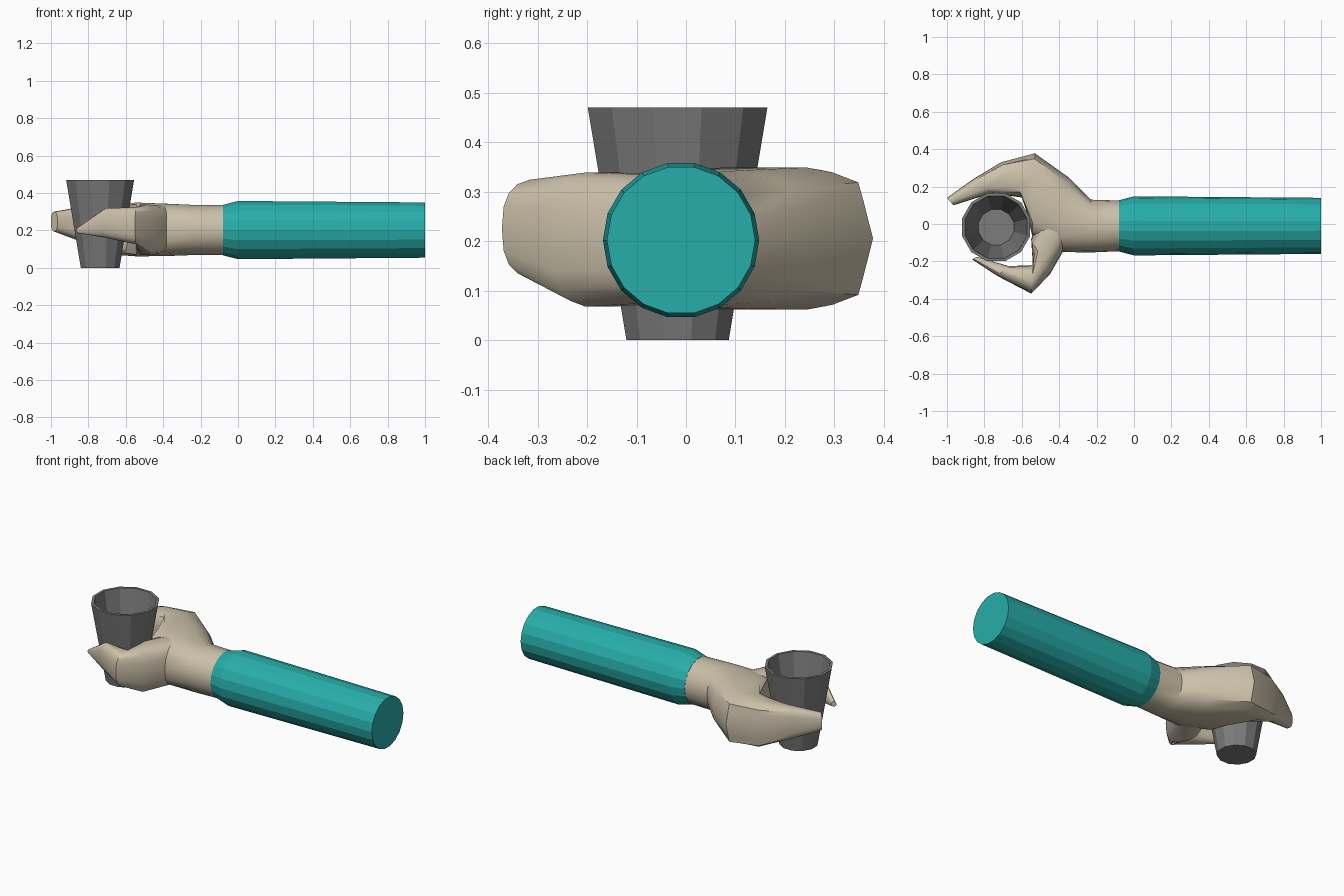
import bpy, bmesh
from math import sin, cos, pi, copysign, radians
from mathutils import Vector

if "Cube" in bpy.data.objects:
    bpy.data.objects.remove(bpy.data.objects["Cube"])


def material(name, color):
    m = bpy.data.materials.new(name)
    m.diffuse_color = color
    m.use_nodes = True
    m.node_tree.nodes["Principled BSDF"].inputs["Base Color"].default_value = m.diffuse_color
    return m


skin = material("skin", (0.60, 0.53, 0.40, 1))
cloth = material("cloth", (0.02, 0.42, 0.40, 1))
dark = material("cup_grey", (0.20, 0.20, 0.20, 1))


def loft(name, rings, mat, smooth=None):
    """Skin a list of equal-length point rings and cap both ends."""
    bm = bmesh.new()
    vr = [[bm.verts.new(p) for p in r] for r in rings]
    n = len(vr[0])
    for a, b in zip(vr, vr[1:]):
        for i in range(n):
            j = (i + 1) % n
            bm.faces.new((a[i], a[j], b[j], b[i]))
    bm.faces.new(vr[0][::-1])
    bm.faces.new(vr[-1])
    bmesh.ops.recalc_face_normals(bm, faces=bm.faces)
    me = bpy.data.meshes.new(name)
    bm.to_mesh(me)
    bm.free()
    ob = bpy.data.objects.new(name, me)
    bpy.context.collection.objects.link(ob)
    me.materials.append(mat)
    if smooth:
        bpy.ops.object.select_all(action='DESELECT')
        ob.select_set(True)
        bpy.context.view_layer.objects.active = ob
        bpy.ops.object.shade_smooth_by_angle(angle=radians(smooth))
    return ob


def section(outer, inner, z0, z1, power=0.7, ridge=0.0, n=18):
    """Rounded upright section spanning two plan points; ridge grooves the outer side."""
    o, i = Vector((*outer, 0)), Vector((*inner, 0))
    mid, half = (o + i) / 2, (o - i) / 2
    pts = []
    for k in range(n):
        t = 2 * pi * k / n
        c, s = cos(t), sin(t)
        c, s = copysign(abs(c) ** power, c), copysign(abs(s) ** power, s)
        if c > 0.3 and k % 2:
            c -= ridge
        pts.append(mid + half * c + Vector((0, 0, (z0 + z1) / 2 + (z1 - z0) / 2 * s)))
    return pts


def circle_x(x, r, n=18):
    return [(x, -0.01 + r * cos(2 * pi * k / n), 0.202 + r * sin(2 * pi * k / n)) for k in range(n)]


def circle_z(z, r, n=12):
    return [(-0.737 + r * cos(2 * pi * (k + .5) / n), -0.017 + r * sin(2 * pi * (k + .5) / n), z)
            for k in range(n)]


# sleeve
loft("sleeve", [circle_x(x, r) for x, r in ((-0.08, 0.137), (0, 0.158), (1.0, 0.150))], cloth)

# hollow tapered cup
loft("cup", [circle_z(z, r) for z, r in
             ((0, 0.107), (0.47, 0.188), (0.47, 0.172), (0.03, 0.098))], dark)

# wrist, palm and the closed group of fingers
loft("palm_and_fingers", [
    section((-0.06, 0.125), (-0.06, -0.145), 0.067, 0.337, 1),
    section((-0.23, 0.130), (-0.23, -0.152), 0.067, 0.338, 0.95),
    section((-0.35, 0.250), (-0.40, -0.150), 0.062, 0.344, 0.75),
    section((-0.53, 0.378), (-0.545, -0.06), 0.060, 0.350, 0.55, 0.06),
    section((-0.71, 0.330), (-0.59, 0.140), 0.070, 0.345, 0.55, 0.10),
    section((-0.86, 0.240), (-0.76, 0.165), 0.135, 0.330, 0.6),
    section((-1.00, 0.140), (-0.965, 0.10), 0.195, 0.300, 0.8)], skin, 30)

# thumb
loft("thumb", [
    section((-0.37, -0.13), (-0.48, 0.10), 0.075, 0.335),
    section((-0.45, -0.27), (-0.55, -0.08), 0.066, 0.340),
    section((-0.55, -0.372), (-0.54, -0.22), 0.125, 0.325, 0.75),
    section((-0.73, -0.278), (-0.67, -0.225), 0.160, 0.320, 0.8),
    section((-0.865, -0.19), (-0.84, -0.175), 0.185, 0.215, 1)], skin, 30)
